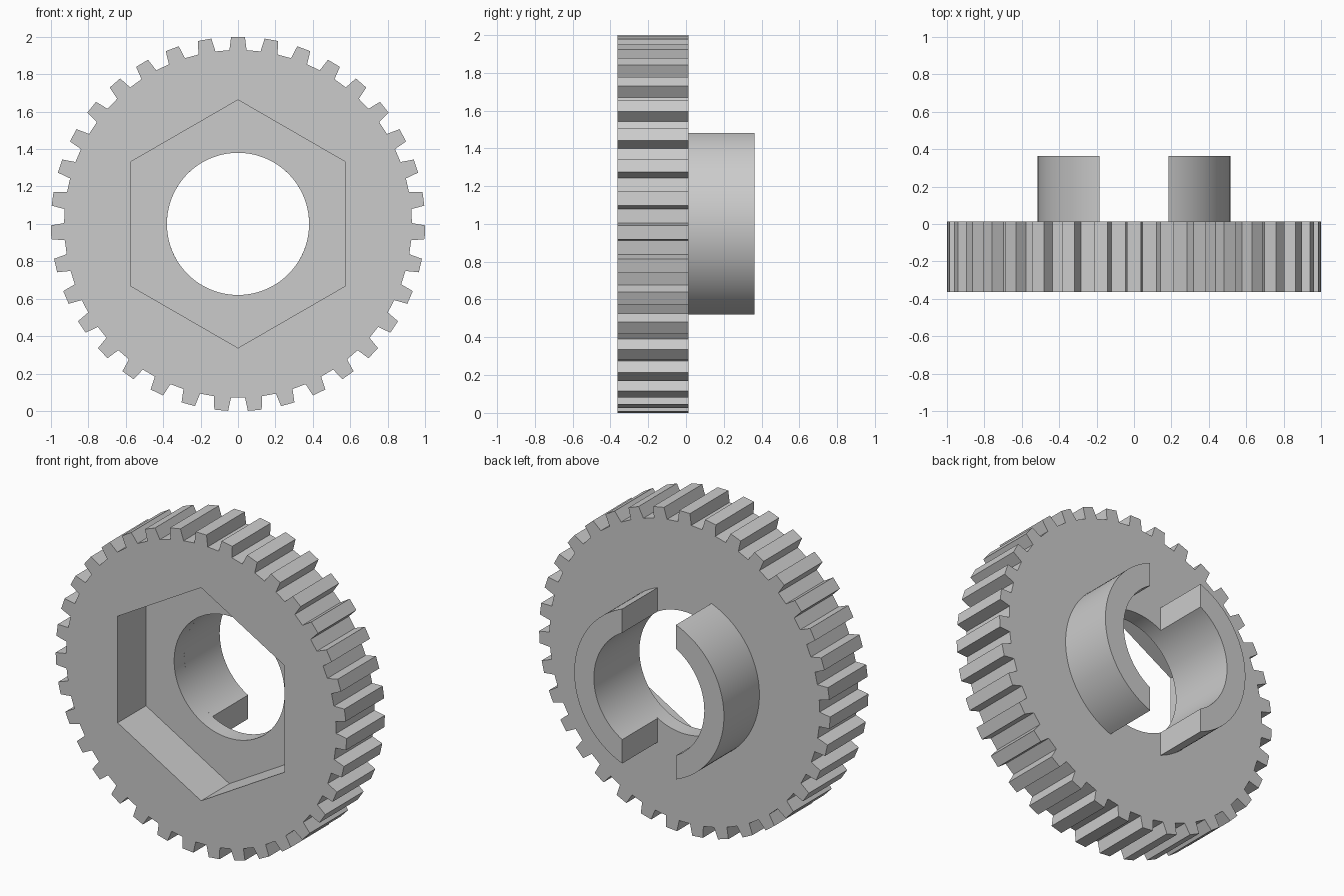
import bpy, bmesh
from math import sin, cos, tau, acos, asin, radians

cube = bpy.data.objects.get("Cube")
if cube:
    bpy.data.objects.remove(cube, do_unlink=True)

TEETH = 35
FRONT, FLOOR, BACK, END = -0.363, -0.085, 0.014, 0.363
BORE, COLLAR, SLOT = 0.38, 0.515, 0.185
CENTRE = 1.0

grey = bpy.data.materials.new("plain grey")
grey.use_nodes = True
colour = (0.6, 0.6, 0.6, 1)
grey.diffuse_color = colour
grey.node_tree.nodes["Principled BSDF"].inputs["Base Color"].default_value = colour


def polar(r, a):
    """Point at radius r, angle a measured from the top."""
    return (r * sin(a), r * cos(a))


def ngon(r, n):
    return [polar(r, tau * i / n) for i in range(n)]


def prism(name, profile, y0, y1):
    """Extrude an x-z profile along y."""
    bm = bmesh.new()
    face = bm.faces.new([bm.verts.new((x, y0, z + CENTRE)) for x, z in profile])
    new = bmesh.ops.extrude_face_region(bm, geom=[face])["geom"]
    for v in new:
        if isinstance(v, bmesh.types.BMVert):
            v.co.y = y1
    bmesh.ops.recalc_face_normals(bm, faces=bm.faces[:])
    mesh = bpy.data.meshes.new(name)
    bm.to_mesh(mesh)
    bm.free()
    mesh.materials.append(grey)
    obj = bpy.data.objects.new(name, mesh)
    bpy.context.collection.objects.link(obj)
    return obj


def activate(obj):
    bpy.ops.object.select_all(action="DESELECT")
    obj.select_set(True)
    bpy.context.view_layer.objects.active = obj


def cut(obj, cutter):
    mod = obj.modifiers.new("cut", "BOOLEAN")
    mod.operation = "DIFFERENCE"
    mod.solver = "EXACT"
    mod.object = cutter
    activate(obj)
    bpy.ops.object.modifier_apply(modifier=mod.name)
    bpy.data.objects.remove(cutter, do_unlink=True)


def smooth(obj):
    activate(obj)
    bpy.ops.object.shade_smooth_by_angle(angle=radians(20))


# Toothed wheel: trapezoid teeth around the rim
outline = []
for i in range(TEETH):
    a = tau * i / TEETH
    root, tip = asin(0.046 / 0.93), asin(0.037)
    outline += [polar(0.93, a - root), polar(1.001, a - tip),
                polar(1.001, a + tip), polar(0.93, a + root)]
wheel = prism("gear_wheel", outline, FRONT, BACK)

# Hexagonal pocket in the front and round bore through the wheel
cut(wheel, prism("hex_cutter", ngon(0.663, 6), FRONT - 0.1, FLOOR))
cut(wheel, prism("bore_cutter", ngon(BORE, 128), FRONT - 0.2, BACK + 0.1))
smooth(wheel)


# Two collar halves on the back, separated by a straight slot
def arc(r, side, steps=40):
    half = acos(SLOT / r)
    angles = [half * (2 * i / steps - 1) for i in range(steps + 1)]
    return [(side * r * cos(a), r * sin(a)) for a in angles]


for name, side in (("left_collar", 1), ("right_collar", -1)):
    profile = arc(COLLAR, side) + arc(BORE, side)[::-1]
    smooth(prism(name, profile, BACK, END))
